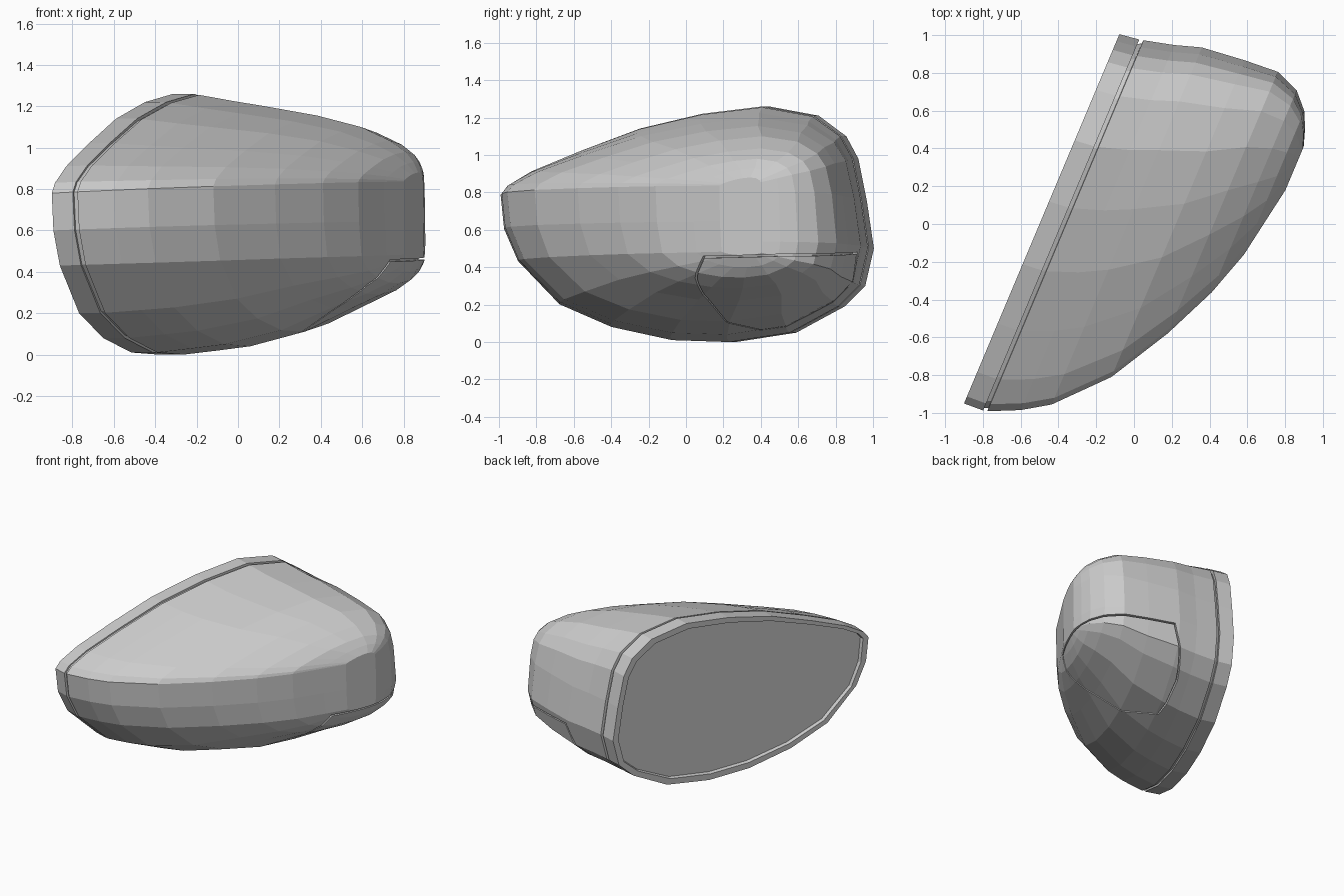
import bpy, bmesh
from mathutils import Vector

if "Cube" in bpy.data.objects:
    bpy.data.objects.remove(bpy.data.objects["Cube"])

# Local frame: u runs along the mirror face, d is depth away from it, z is up
O = Vector((-0.9, -0.95, 0))
U = Vector((0.388, 0.922, 0))
D = Vector((0.922, -0.388, 0))

# Outline of the mirror rim (u, z)
OUTLINE = [(0, .78), (.04, .83), (.18, .91), (.46, 1.02), (.80, 1.14), (1.16, 1.22), (1.51, 1.26),
           (1.80, 1.21), (1.96, 1.10), (2.03, .98), (2.08, .75), (2.12, .50), (2.07, .30),
           (1.95, .19), (1.67, .05), (1.32, 0), (.99, .01), (.64, .08), (.34, .20),
           (.10, .43), (.02, .60)]


def ring(d, u0=0.0, u1=2.12, z0=0.0, z1=1.26, inset=0.0):
    """Rim outline fitted to the given extents at depth d; the side wall keeps its height."""
    u0, u1, z0, z1 = u0 + inset, u1 - inset, z0 + inset, z1 - inset
    hi, lo = .78 + .05 * d, .45 + .03 * d
    pts = []
    for u, z in OUTLINE:
        p = O + U * (u0 + u / 2.12 * (u1 - u0)) + D * d
        if z >= .78:
            p.z = hi + (z - .78) / .48 * (z1 - hi)
        elif z <= .45:
            p.z = lo - (.45 - z) / .45 * (lo - z0)
        else:
            p.z = lo + (z - .45) / .33 * (hi - lo)
        pts.append(p)
    return pts


def loft(name, rings, closed=False):
    """Skin a list of rings; closed joins the last ring to the first, else both ends are capped."""
    bm = bmesh.new()
    loops = [[bm.verts.new(p) for p in r] for r in rings]
    n = len(loops[0])
    pairs = list(zip(loops, loops[1:])) + ([(loops[-1], loops[0])] if closed else [])
    for a, b in pairs:
        for i in range(n):
            j = (i + 1) % n
            bm.faces.new((a[i], a[j], b[j], b[i]))
    if not closed:
        bm.faces.new(loops[0])
        bm.faces.new(loops[-1])
    bmesh.ops.recalc_face_normals(bm, faces=bm.faces)
    me = bpy.data.meshes.new(name)
    bm.to_mesh(me)
    bm.free()
    ob = bpy.data.objects.new(name, me)
    bpy.context.collection.objects.link(ob)
    return ob


def subtract(ob, cutter):
    mod = ob.modifiers.new("cut", 'BOOLEAN')
    mod.operation = 'DIFFERENCE'
    mod.solver = 'EXACT'
    mod.object = cutter
    bpy.context.view_layer.objects.active = ob
    bpy.ops.object.modifier_apply(modifier=mod.name)
    bpy.data.objects.remove(cutter)


# Domed housing: depth, u range, z range
SECTIONS = [(.13, .01, 2.14, 0, 1.255), (.29, .084, 2.18, .02, 1.225), (.43, .175, 2.225, .04, 1.20),
            (.665, .432, 2.25, .11, 1.155), (.85, .76, 2.262, .22, 1.10),
            (.98, 1.05, 2.21, .29, 1.035), (1.06, 1.30, 2.125, .345, .98),
            (1.10, 1.53, 2.04, .40, .93), (1.13, 1.70, 1.95, .465, .88)]
shell = [ring(*s) for s in SECTIONS]
neck = [ring(.10, inset=.018), ring(.128, .01, 2.14, 0, 1.255, inset=.018)]
housing = loft("housing", neck + shell)

# Shallow seam around the lower access panel, cut along rays from an inner point
PANEL = [Vector(p) for p in ((.71, .11, .455), (.88, .50, .465), (.70, .80, .47), (.39, .91, .475),
                             (.30, .86, .29), (.20, .70, .18), (.12, .41, .09),
                             (.30, .22, .10), (.55, .07, .25), (.62, .06, .34))]
HUB = Vector((.15, .42, .48))
mid = sum(PANEL, Vector()) / len(PANEL)


def panel_ring(scale, grow):
    pts = []
    for p in PANEL:
        side = p - mid
        side.z *= 2
        pts.append(HUB + (p - HUB) * scale + side.normalized() * grow)
    return pts


seam = loft("panel_seam_cutter", [panel_ring(.7, .009), panel_ring(1.4, .009),
                                  panel_ring(1.4, -.009), panel_ring(.7, -.009)], closed=True)
centre = O + U * 1.3 + D * .35 + Vector((0, 0, .62))
core = loft("seam_floor", [[centre + (p - centre) * .97 for p in r] for r in shell])
subtract(seam, core)
subtract(housing, seam)

# Rim frame around the glass, with a recess on its face
loft("rim_frame", [ring(.04, inset=.056), ring(0, inset=.045), ring(0),
                   ring(.108, .005, 2.135, 0, 1.26), ring(.108, inset=.05)], closed=True)

# Mirror glass, set back in the frame
loft("mirror_glass", [ring(.025, inset=.05), ring(.06, inset=.05)])
